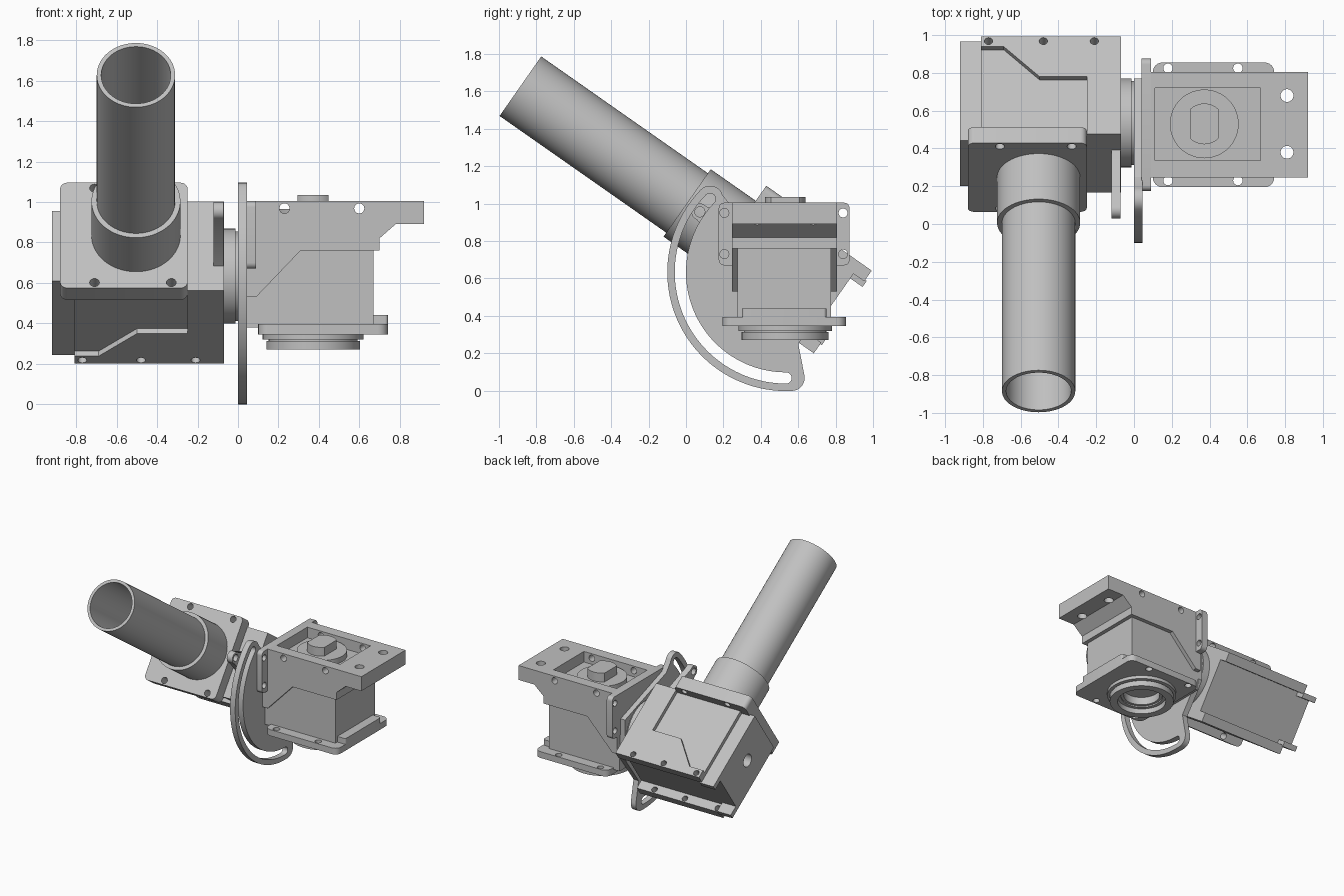
import bpy, bmesh
from math import radians, sin, cos, pi
from mathutils import Matrix, Vector

cube = bpy.data.objects.get("Cube")
if cube:
    bpy.data.objects.remove(cube, do_unlink=True)

grey = bpy.data.materials.new("machined_grey")
grey.use_nodes = True
COLOUR = (0.53, 0.53, 0.53, 1)
grey.diffuse_color = COLOUR
grey.node_tree.nodes["Principled BSDF"].inputs["Base Color"].default_value = COLOUR

PIVOT = Vector((0, 0.535, 0.633))
WORLD = Matrix.Identity(4)
# Head frame: local -y runs along the tube, z across it
HEAD = Matrix.Translation(PIVOT) @ Matrix.Rotation(radians(-35), 4, 'X')


def prism(name, pts, axis, lo, hi, frame=WORLD):
    """Extrude a 2D outline along one axis."""
    place = {'x': lambda a, b, h: (h, a, b),
             'y': lambda a, b, h: (a, h, b),
             'z': lambda a, b, h: (a, b, h)}[axis]
    bm = bmesh.new()
    low = [bm.verts.new(place(a, b, lo)) for a, b in pts]
    high = [bm.verts.new(place(a, b, hi)) for a, b in pts]
    bm.faces.new(low)
    bm.faces.new(high)
    for i in range(len(pts)):
        j = (i + 1) % len(pts)
        bm.faces.new((low[i], low[j], high[j], high[i]))
    bmesh.ops.recalc_face_normals(bm, faces=bm.faces)
    mesh = bpy.data.meshes.new(name)
    bm.to_mesh(mesh)
    bm.free()
    mesh.materials.append(grey)
    ob = bpy.data.objects.new(name, mesh)
    ob.matrix_world = frame
    bpy.context.collection.objects.link(ob)
    return ob


def arc(a, b, r, start, end, n=16):
    steps = [radians(start + (end - start) * i / n) for i in range(n + 1)]
    return [(a + r * cos(t), b + r * sin(t)) for t in steps]


def circle(a, b, r, n=64):
    return arc(a, b, r, 0, 360, n)[:-1]


def rect(a0, a1, b0, b1, r=0):
    if not r:
        return [(a0, b0), (a1, b0), (a1, b1), (a0, b1)]
    return (arc(a1 - r, b1 - r, r, 0, 90, 6) + arc(a0 + r, b1 - r, r, 90, 180, 6)
            + arc(a0 + r, b0 + r, r, 180, 270, 6) + arc(a1 - r, b0 + r, r, 270, 360, 6))


def cut(ob, *cutters):
    """Subtract the cutters, keep the result and drop the cutters."""
    for c in cutters:
        c.hide_render = True
        mod = ob.modifiers.new("cut", 'BOOLEAN')
        mod.operation, mod.solver, mod.object = 'DIFFERENCE', 'EXACT', c
    bpy.context.view_layer.update()
    graph = bpy.context.evaluated_depsgraph_get()
    mesh = bpy.data.meshes.new_from_object(ob.evaluated_get(graph))
    ob.modifiers.clear()
    ob.data = mesh
    for c in cutters:
        bpy.data.objects.remove(c, do_unlink=True)
    return ob


def holes(spots, r, axis, lo, hi, frame=WORLD):
    return [prism("hole_cutter", circle(a, b, r, 24), axis, lo, hi, frame) for a, b in spots]


# ---- Tilted head: core, relieved side covers and rear lips ----
cut(prism("head_core", rect(-0.81, -0.07, -0.26, 0.30), 'z', -0.24, 0.24, HEAD))
cover = [(-0.81, 0.37), (-0.07, 0.37), (-0.07, -0.26), (-0.25, -0.26),
         (-0.25, 0.11), (-0.50, 0.11), (-0.69, 0.305), (-0.81, 0.305)]
lip_holes = [(-0.77, 0.34), (-0.48, 0.34), (-0.21, 0.34)]
for side, s in (("upper", 1), ("lower", -1)):
    lo, hi = sorted((s * 0.24, s * 0.27))
    cut(prism(side + "_head_cover", cover, 'z', lo, hi, HEAD),
        *holes(lip_holes, 0.022, 'z', lo - 0.1, hi + 0.1, HEAD))
    lo, hi = sorted((s * 0.20, s * 0.24))
    cut(prism(side + "_rear_lip", rect(-0.81, -0.07, 0.29, 0.37), 'z', lo, hi, HEAD),
        *holes(lip_holes, 0.022, 'z', lo - 0.1, hi + 0.1, HEAD))
    lo, hi = sorted((s * 0.17, s * 0.21))
    prism(side + "_end_lip", rect(-0.92, -0.80, 0.29, 0.38), 'z', lo, hi, HEAD)
cut(prism("head_end_block", rect(-0.26, 0.30, -0.21, 0.21), 'x', -0.92, -0.80, HEAD),
    *holes([(0, 0)], 0.05, 'x', -1, -0.83, HEAD))

# ---- Tube flange, sleeve and tube ----
TUBE_X = -0.505
cut(prism("tube_flange", rect(-0.88, -0.25, -0.318, 0.318, 0.035), 'y', -0.352, -0.25, HEAD),
    *holes([(x, z) for x in (-0.71, -0.33) for z in (-0.285, 0.285)],
           0.024, 'y', -0.5, -0.1, HEAD))
cut(prism("tube_sleeve", circle(TUBE_X, 0, 0.22), 'y', -0.646, -0.35, HEAD),
    prism("sleeve_bore", circle(TUBE_X, 0, 0.18), 'y', -0.8, -0.36, HEAD))
cut(prism("tube", circle(TUBE_X, 0, 0.194), 'y', -1.734, -0.36, HEAD),
    prism("tube_bore", circle(TUBE_X, 0, 0.172), 'y', -1.9, -0.38, HEAD))

# ---- Clamp lug that follows the slot ----
lug = [(-0.25, 0.125)] + arc(-0.563, 0, 0.045, 75, 285) + [(-0.25, -0.125)]
cut(prism("clamp_lug", lug, 'x', -0.12, -0.071, HEAD),
    *holes([(-0.563, 0)], 0.027, 'x', -0.3, 0.1, HEAD))

# ---- Pivot disc ----
PY, PZ = PIVOT.y, PIVOT.z
prism("pivot_disc", circle(PY, PZ, 0.235), 'x', -0.08, -0.012)
prism("pivot_disc_face", circle(PY, PZ, 0.222), 'x', -0.02, 0.01)

# ---- Slotted quadrant plate ----
MID, START, END = 0.565, 136, 273


def on_arc(deg):
    return PY + MID * cos(radians(deg)), PZ + MID * sin(radians(deg))


quadrant = (arc(*on_arc(START), 0.07, START - 120, START, 10)
            + arc(PY, PZ, MID + 0.07, START, END, 64)[1:]
            + arc(*on_arc(END), 0.07, END, END + 100, 10)[1:]
            + [(0.60, 0.25), (0.77, 0.48), (0.77, 0.80), (0.25, 0.98)])
slot = (arc(PY, PZ, MID + 0.03, START, END - 3, 64)
        + arc(*on_arc(END - 3), 0.03, END - 3, END + 177, 10)[1:-1]
        + arc(PY, PZ, MID - 0.03, END - 3, START, 64)
        + arc(*on_arc(START), 0.03, START - 180, START, 10)[1:-1])
cut(prism("quadrant_plate", quadrant, 'x', 0, 0.045),
    prism("slot_cutter", slot, 'x', -0.1, 0.2))

# ---- Gearbox mounting flange ----
cut(prism("gearbox_side_flange", rect(0.175, 0.875, 0.67, 1.005, 0.03), 'x', 0.04, 0.09),
    *holes([(y, z) for y in (0.205, 0.84) for z in (0.73, 0.95)], 0.024, 'x', -0.1, 0.2))

# ---- Gearbox upper housing with top recess ----
housing = [(0.045, 1.005), (0.92, 1.005), (0.92, 0.89), (0.78, 0.89), (0.70, 0.82),
           (0.70, 0.76), (0.31, 0.76), (0.09, 0.53), (0.045, 0.53)]
cut(prism("gearbox_housing", housing, 'y', 0.247, 0.806),
    prism("recess_cutter", rect(0.11, 0.67, 0.335, 0.72), 'z', 0.92, 1.1),
    *holes([(0.81, 0.38), (0.81, 0.68)], 0.034, 'z', 0.7, 1.1),
    *holes([(0.23, 0.968), (0.60, 0.968)], 0.025, 'y', 0.1, 1))
prism("gearbox_lower_body", rect(0.045, 0.67, 0.275, 0.775), 'z', 0.38, 0.80)

# ---- Top bearing disc and flat-sided shaft ----
GX, GY = 0.372, 0.53
prism("bearing_disc", circle(GX, GY, 0.182), 'z', 0.91, 0.965)
prism("shaft_end", arc(GX, GY, 0.108, 45, 135) + arc(GX, GY, 0.108, 225, 315), 'z', 0.95, 1.035)

# ---- Bottom flange, end rib and hollow output ring ----
cut(prism("bottom_flange", rect(0.10, 0.742, 0.195, 0.855, 0.05), 'z', 0.345, 0.395),
    prism("flange_bore", circle(GX, GY, 0.13), 'z', 0.2, 0.5),
    *holes([(x, y) for x in (0.18, 0.55) for y in (0.23, 0.825)], 0.025, 'z', 0.2, 0.5))
prism("flange_end_rib", rect(0.66, 0.742, 0.30, 0.75, 0.015), 'z', 0.38, 0.44)
for name, r, bore, lo, hi in (("output_collar", 0.25, 0.13, 0.32, 0.346),
                              ("output_groove", 0.22, 0.15, 0.31, 0.325),
                              ("output_ring", 0.232, 0.175, 0.27, 0.313)):
    cut(prism(name, circle(GX, GY, r), 'z', lo, hi),
        prism("ring_bore", circle(GX, GY, bore), 'z', lo - 0.1, hi + 0.1))

# ---- Smooth round walls, keep edges crisp ----
bpy.ops.object.select_all(action='DESELECT')
for ob in bpy.context.collection.objects:
    if ob.type == 'MESH':
        ob.select_set(True)
        bpy.context.view_layer.objects.active = ob
bpy.ops.object.shade_smooth_by_angle(angle=radians(30))
